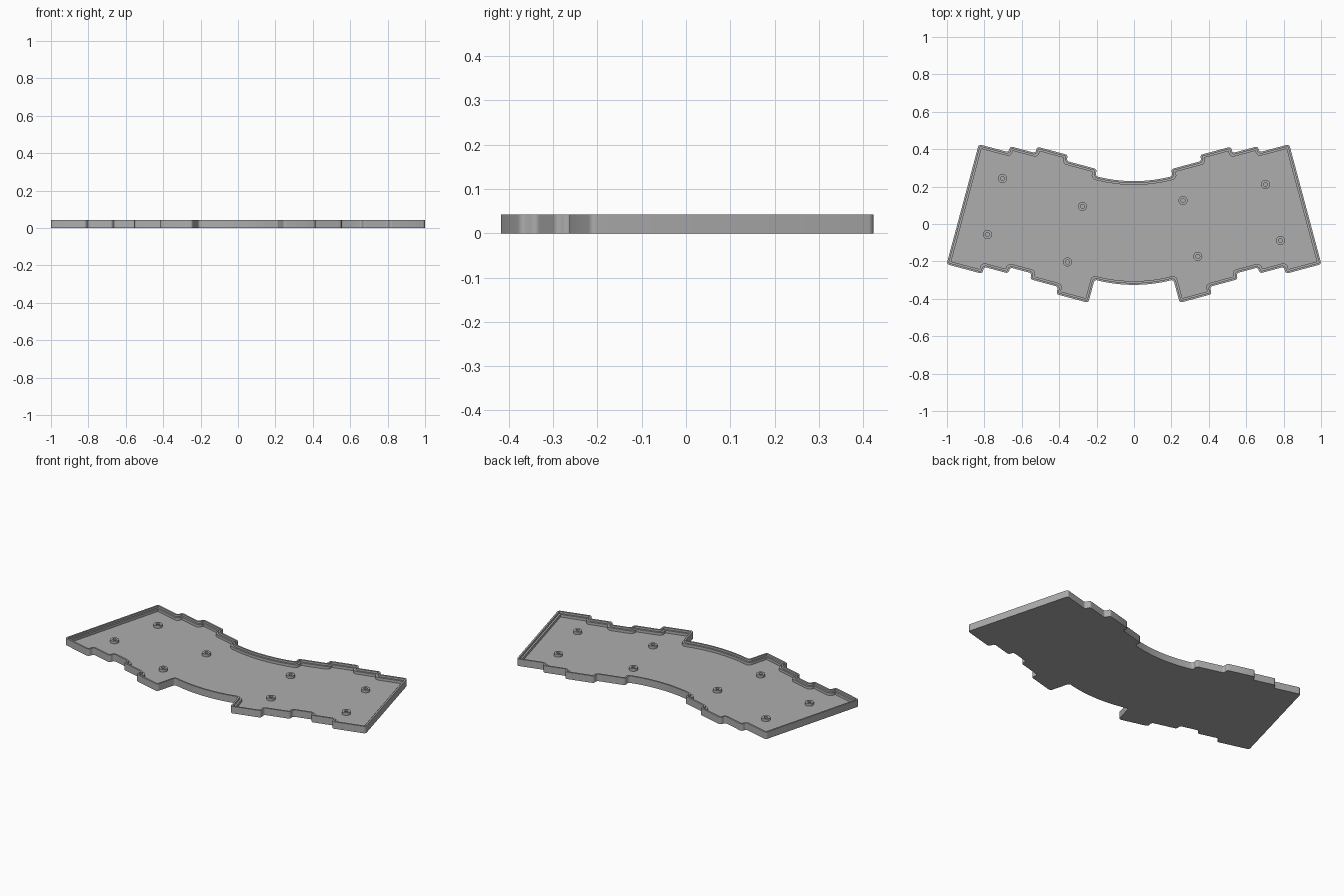
import bpy, bmesh, math
from mathutils import Vector, Matrix

HEIGHT, LEDGE, FLOOR = 0.042, 0.03, 0.014
TILT = math.radians(15)

old = bpy.data.objects.get("Cube")
if old:
    bpy.data.objects.remove(old, do_unlink=True)

grey = bpy.data.materials.new("plain_grey")
grey.use_nodes = True
colour = (0.42, 0.42, 0.42, 1)
grey.diffuse_color = colour
grey.node_tree.nodes["Principled BSDF"].inputs["Base Color"].default_value = colour


def loft(name, rings):
    """Join (points, z) rings with side faces and cap both ends."""
    bm = bmesh.new()
    loops = [[bm.verts.new((p[0], p[1], z)) for p in pts] for pts, z in rings]
    for a, b in zip(loops, loops[1:]):
        for i in range(len(a)):
            j = (i + 1) % len(a)
            bm.faces.new((a[i], a[j], b[j], b[i]))
    bm.faces.new(loops[0][::-1])
    bm.faces.new(loops[-1])
    mesh = bpy.data.meshes.new(name)
    bm.to_mesh(mesh)
    bm.free()
    mesh.materials.append(grey)
    obj = bpy.data.objects.new(name, mesh)
    bpy.context.collection.objects.link(obj)
    bpy.ops.object.select_all(action='DESELECT')
    obj.select_set(True)
    bpy.context.view_layer.objects.active = obj
    bpy.ops.object.shade_smooth_by_angle(angle=math.radians(30))
    return obj


def arc(start, end):
    """Inner points of a sagging arc, symmetric about x = 0."""
    radius = abs(start.x) / math.sin(TILT)
    sign = 1 if end.x > start.x else -1
    cy = start.y + radius * math.cos(TILT)
    angles = [TILT * (-0.82 + 1.64 * i / 14) * sign for i in range(15)]
    return [Vector((radius * math.sin(a), cy - radius * math.cos(a))) for a in angles]


def outline(corners, inset, radius=0.014, steps=5):
    """Inset the outline and round its sharp corners."""
    n, moved, turns = len(corners), [], []
    for i, p in enumerate(corners):
        d1 = (p - corners[i - 1]).normalized()
        d2 = (corners[(i + 1) % n] - p).normalized()
        n1, n2 = Vector((-d1.y, d1.x)), Vector((-d2.y, d2.x))
        moved.append(p + (n1 + n2) * inset / (1 + n1.dot(n2)))
        turns.append((d1, d2, math.atan2(d1.x * d2.y - d1.y * d2.x, d1.dot(d2))))
    pts = []
    for p, (d1, d2, turn) in zip(moved, turns):
        if abs(turn) < 0.5:
            pts.append(p)
            continue
        r = max(radius - inset, 0.003) if turn > 0 else min(radius + inset, 0.026)
        side = math.copysign(1, turn)
        start = p - d1 * r * math.tan(abs(turn) / 2)
        centre = start + Vector((-d1.y, d1.x)) * r * side
        for k in range(steps + 1):
            pts.append(centre + Matrix.Rotation(turn * k / steps, 2) @ (start - centre))
    return pts


# Stepped half outline in the tilted frame: levels along the front, then the back
front = [(0.127, 0.305, -0.47), (0.305, 0.46, -0.429), (0.46, 0.58, -0.396),
         (0.58, 0.715, -0.429), (0.715, 0.912, -0.467)]
back = [(0.912, 0.747, 0.197), (0.747, 0.607, 0.23), (0.607, 0.436, 0.265),
        (0.436, 0.267, 0.232)]
local = [(0.127, -0.342)]
for u0, u1, v in front + back:
    local += [(u0, v), (u1, v)]
local.append((0.267, 0.194))
half = [Matrix.Rotation(TILT, 2) @ Vector(p) for p in local]
mirror = [Vector((-p.x, p.y)) for p in reversed(half)]
corners = half + arc(half[-1], mirror[0]) + mirror + arc(mirror[-1], half[0])

# Tray with a rim and a lower inner ledge
outer, middle, inner = (outline(corners, d) for d in (0, 0.01, 0.02))
loft("tray", [(outer, 0), (outer, HEIGHT), (middle, HEIGHT),
              (middle, LEDGE), (inner, LEDGE), (inner, FLOOR)])


def circle(x, y, r, n=32):
    return [(x + r * math.cos(math.tau * i / n), y + r * math.sin(math.tau * i / n))
            for i in range(n)]


# Hollow screw posts on the floor
posts = {"right": [(-0.703, 0.243), (-0.276, 0.094), (-0.783, -0.056), (-0.356, -0.203)],
         "left": [(0.703, 0.211), (0.262, 0.126), (0.783, -0.088), (0.341, -0.173)]}
for side, places in posts.items():
    for i, (x, y) in enumerate(places):
        wide, hole = circle(x, y, 0.024), circle(x, y, 0.011)
        loft(f"{side}_screw_post_{i + 1}",
             [(wide, FLOOR - 0.002), (wide, LEDGE), (hole, LEDGE), (hole, FLOOR + 0.001)])
